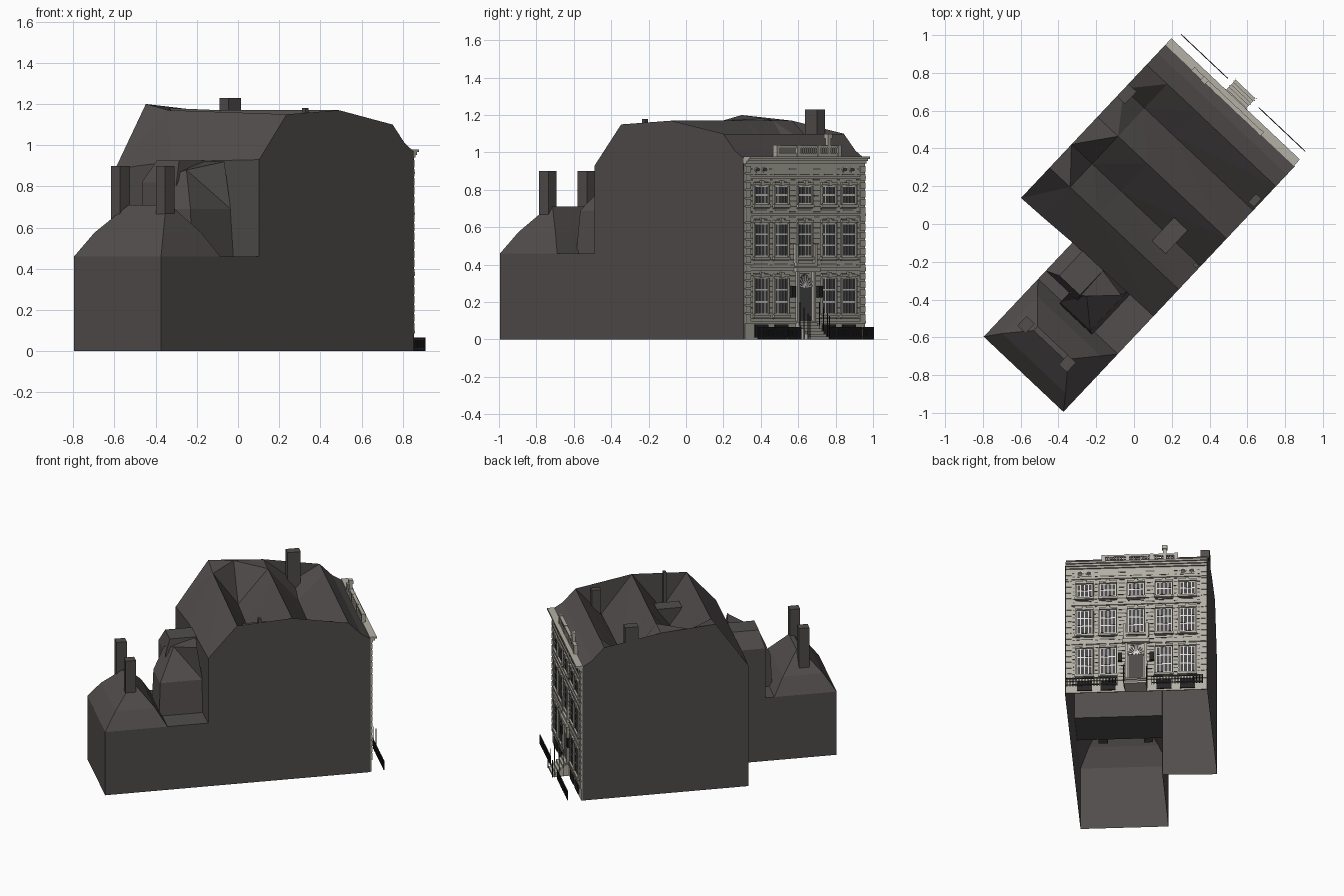
import bpy, bmesh, math, random
from mathutils import Matrix

random.seed(4)
cube = bpy.data.objects.get("Cube")
if cube:
    bpy.data.objects.remove(cube, do_unlink=True)

# Parts are built square to the house (x along facade, y towards street), then turned
TURN = Matrix.Rotation(math.radians(-43.3), 4, 'Z')


def material(name, rgb):
    m = bpy.data.materials.new(name)
    m.use_nodes = True
    m.diffuse_color = (*rgb, 1)
    m.node_tree.nodes["Principled BSDF"].inputs["Base Color"].default_value = (*rgb, 1)
    return m


BODY = material("dark brown wall", (.083, .074, .073))
STONE = material("pale stone", (.45, .435, .375))
JOINT = material("stone joint", (.10, .097, .088))
WHITE = material("white paint", (.75, .74, .70))
GLASS = material("dark glass", (.06, .06, .063))
DOOR = material("door grey", (.075, .07, .07))
IRON = material("black iron", (.018, .018, .018))


def finish(name, bm, mat, drop=None):
    """Make the object; faces whose centre meets the drop rule are left open."""
    bmesh.ops.recalc_face_normals(bm, faces=bm.faces)
    if drop:
        gone = [f for f in bm.faces if drop(f.calc_center_median())]
        bmesh.ops.delete(bm, geom=gone, context='FACES')
    mesh = bpy.data.meshes.new(name)
    bm.to_mesh(mesh)
    bm.free()
    mesh.materials.append(mat)
    ob = bpy.data.objects.new(name, mesh)
    ob.matrix_world = TURN
    bpy.context.collection.objects.link(ob)


def boxes(name, mat, items):
    """Each item is x0, x1, y0, y1, z0, z1."""
    bm = bmesh.new()
    for x0, x1, y0, y1, z0, z1 in items:
        m = Matrix.Translation(((x0 + x1) / 2, (y0 + y1) / 2, (z0 + z1) / 2))
        m = m @ Matrix.Diagonal((x1 - x0, y1 - y0, z1 - z0, 1))
        bmesh.ops.create_cube(bm, size=1, matrix=m)
    finish(name, bm, mat)


def loft(name, mat, rings, drop=None):
    """Join matching rings of points and cap both ends."""
    bm = bmesh.new()
    rows = [[bm.verts.new(p) for p in r] for r in rings]
    n = len(rows[0])
    for a, b in zip(rows, rows[1:]):
        for i in range(n):
            j = (i + 1) % n
            bm.faces.new((a[i], a[j], b[j], b[i]))
    bm.faces.new(rows[0])
    bm.faces.new(rows[-1])
    bmesh.ops.triangulate(bm, faces=[f for f in bm.faces if len(f.verts) > 3])
    finish(name, bm, mat, drop)


def discs(name, mat, items, y, thick):
    """Upright ovals facing the street: x, z, x radius, z radius."""
    bm = bmesh.new()
    for x, z, rx, rz in items:
        m = Matrix.Translation((x, y, z)) @ Matrix.Diagonal((rx, thick, rz, 1))
        m = m @ Matrix.Rotation(math.pi / 2, 4, 'X')
        bmesh.ops.create_cone(bm, cap_ends=True, segments=16, radius1=1, radius2=1, depth=1, matrix=m)
    finish(name, bm, mat)


L, R, C, WING = -.53, .41, -.06, -.17
BACK, FRONT = -.285, .808


# Main house: three ridges, rear valley filled at the left end, open below and into the wing
def section(x, back, rear, r1, v1, r2, v2, r3):
    pts = [(back, 0), (back, .45), (back, rear), (-.09, r1), (.08, v1), (.28, r2),
           (.485, v2), (.66, r3), (.745, 1.01), (FRONT, .97), (FRONT, 0)]
    return [(x, y, z) for y, z in pts]


loft("main_house", BODY, [section(L, -.31, .88, 1.2, 1.18, 1.17, 1.0, 1.1),
                          section(-.38, -.305, .9, 1.17, .93, 1.17, .92, 1.1),
                          section(WING, -.295, .92, 1.165, .91, 1.17, .91, 1.1),
                          section(R, BACK, .93, 1.15, .9, 1.17, .9, 1.1)],
     lambda c: c.z < .01 or c.y > FRONT - .002 or (c.z < .44 and c.y < -.28 and c.x > WING))


def rect(x0, x1, y0, y1, z):
    return [(x0, y0, z), (x1, y0, z), (x1, y1, z), (x0, y1, z)]


# Rear wing with a hipped roof and a flat deck, open inside
loft("rear_wing", BODY, [rect(WING, R, -.98, BACK, 0), rect(WING, R, -.98, BACK, .46)],
     lambda c: c.z < .01 or c.z > .45 or c.y > BACK - .01)
loft("wing_roof", BODY, [rect(WING, R, -.98, -.56, .46),
                         rect(-.11, .35, -.9, -.63, .575),
                         rect(0, .25, -.775, -.745, .71)], lambda c: c.z < .465)
boxes("wing_deck", BODY, [(WING, R, -.58, BACK, .445, .46)])

# Taller stair blocks between the wing and the house
loft("stair_tower", BODY, [rect(WING, .06, -.5, BACK, .46), rect(WING, .06, -.5, BACK, .82),
                           rect(-.1, .05, -.47, BACK, .925)], lambda c: c.z < .47)
loft("stair_block", BODY, [rect(0, .24, -.58, BACK, .46), rect(0, .22, -.57, BACK, .69),
                           [(0, -.5, .85), (.08, -.45, .88), (.21, -.32, .92), (0, BACK, .92)]],
     lambda c: c.z < .47)

# Chimneys and the flat-topped saddle in the rear valley
boxes("chimneys", BODY, [
    (.22, .28, -.815, -.745, .55, .9), (-.08, -.02, -.815, -.745, .55, .9),
    (-.53, -.47, .43, .52, .85, 1.23), (.36, .4, .5, .56, .8, 1.1),
    (.375, .4, .055, .075, .8, 1.18)])
loft("valley_saddle", BODY, [rect(.14, .22, .06, .1, .9), rect(.13, .23, 0, .17, 1.03)])

# Stone facade with bands, cornice and quoins
F = FRONT + .007
EDGE = R - .005
boxes("facade", STONE, [(L, EDGE, FRONT - .001, F, 0, .955)])
bands = [(L, EDGE, F, F + .008, z, z + h)
         for z, h in ((.085, .015), (.365, .02), (.66, .014), (.86, .012))]
boxes("bands", STONE, bands)
boxes("cornice", STONE, [(L, EDGE, FRONT - .004, F + d, z, z + .013)
                         for d, z in ((.012, .94), (.024, .953), (.036, .966))])
boxes("corner_quoins", STONE, [(x, x + .04, F, F + .006, .1 + i * .044, .136 + i * .044)
                               for x in (L, EDGE - .04) for i in range(19)])

# Windows in three rows, door bay left free below
columns = [C + d for d in (-.34, -.185, 0, .185, .34)]
rows = [(.135, .33, 3), (.445, .62, 3), (.725, .82, 2)]
frames, panes, trim, shadow = [], [], [], []
for z0, z1, n in rows:
    for x in columns:
        if x == C and z0 < .2:
            continue
        hw = .05
        frames.append((x - hw, x + hw, F - .002, F + .003, z0, z1))
        dz = (z1 - z0) / n
        for k in range(n):
            for a, b in ((-.046, -.03), (-.023, -.003), (.003, .023), (.03, .046)):
                panes.append((x + a, x + b, F, F + .005, z0 + k * dz + .005, z0 + (k + 1) * dz - .004))
        trim += [(x - .064, x + .064, F, F + .014, z0 - .018, z0 - .004),
                 (x - .06, x + .06, F, F + .012, z1 + .006, z1 + .02),
                 (x - .012, x + .012, F, F + .016, z1 + .002, z1 + .03)]
        trim += [(x + s * .057 - .004, x + s * .057 + .004, F, F + .009, z0, z1) for s in (-1, 1)]
        shadow.append((x - .06, x + .06, F, F + .005, z0 - .026, z0 - .019))
boxes("window_frames", WHITE, frames)
boxes("window_panes", GLASS, panes)
boxes("window_surrounds", STONE, trim)

# Attic ovals in pairs above the outer bays
ovals = [(x + s * .029, .908, .022, .015) for x in (columns[0], columns[4]) for s in (-1, 1)]
discs("oval_rims", WHITE, ovals, F, .008)
discs("oval_panes", GLASS, [(x, z, a - .005, b - .004) for x, z, a, b in ovals], F + .001, .01)

# Broken masonry joints on the piers between openings
edges = [L + .045] + [x + s * .063 for x in columns for s in (-1, 1)] + [EDGE - .045]
for i in range(29):
    z = .11 + i * .0285
    for a, b in zip(edges[::2], edges[1::2]):
        cut = random.uniform(0, .4) * (b - a)
        shadow.append((a + cut * .5, b - cut * .5, F, F + .002, z, z + .006))
for z in (.35, .4, .64, .69, .84, .88):
    for x in columns:
        w = random.uniform(.03, .06)
        shadow.append((x - w, x + w, F, F + .002, z, z + .006))
boxes("masonry_joints", JOINT, shadow)

# Doorway: door, fanlight, columns, hood and small balcony
boxes("door", DOOR, [(C - .05, C + .05, F, F + .005, .09, .275)])
discs("fanlight", GLASS, [(C, .275, .052, .075)], F, .006)
bm = bmesh.new()
for i in range(9):
    m = Matrix.Translation((C, F + .004, .278)) @ Matrix.Rotation(math.pi * (i - 4) / 9, 4, 'Y')
    m = m @ Matrix.Translation((0, 0, .035)) @ Matrix.Diagonal((.006, .004, .06, 1))
    bmesh.ops.create_cube(bm, size=1, matrix=m)
finish("fanlight_bars", bm, WHITE)
hood = [(C - .09, C + .09, F, F + .03, .36, .385), (C - .08, C + .08, F, F + .02, .39, .41)]
for s in (-1, 1):
    hood += [(C + s * .064 - .009, C + s * .064 + .009, F, F + .016, .08, .36),
             (C + s * .075 - .01, C + s * .075 + .01, F, F + .016, .41, .51)]
boxes("door_surround", STONE, hood)
boxes("lanterns", IRON, [(C + s * .105 - .014, C + s * .105 + .014, F, F + .022, .225, .285)
                         for s in (-1, 1)])

# Steps to the door with handrail posts
boxes("steps", STONE, [(C - .072, C + .072, F, .925 - i * .017, i * .015, (i + 1) * .015)
                       for i in range(6)])
boxes("step_posts", IRON, [(C + s * .076 - .002, C + s * .076 + .002, y, y + .004, 0, 1.05 - y)
                           for s in (-1, 1) for y in (.85, .88, .91, .925)])

# Street railings on both sides of the steps, and basement grilles
rails = []
for a, b in ((-.505, -.17), (.06, .395)):
    rails += [(a, b, .899, .904, z, z + .007) for z in (.008, .055)]
    n = 34
    rails += [(a + (b - a) * i / n - .0022, a + (b - a) * i / n + .0022, .899, .904, 0, .066)
              for i in range(n + 1)]
boxes("railings", IRON, rails)
boxes("basement_grilles", IRON, [(x - .05, x + .05, F, F + .008, .012, .08)
                                 for x in columns if x != C])

# Roof balustrade and finial
A, B = -.325, .155
Y0, Y1 = F - .015, F + .008
bal = [(A, B, Y0, Y1, .975, .995), (A, B, Y0, Y1, 1.024, 1.037)]
bal += [(A + i * .0155, A + .008 + i * .0155, Y0 + .005, Y1 - .005, .99, 1.03) for i in range(31)]
bal += [(x - .012, x + .012, Y0 - .002, Y1 + .002, .97, 1.04) for x in (A, A + .16, B - .16, B)]
boxes("balustrade", STONE, bal)
boxes("finial", STONE, [(-.262, -.238, Y0, Y0 + .02, .97, 1.085),
                        (-.267, -.233, Y0 - .005, Y0 + .025, 1.075, 1.1)])
